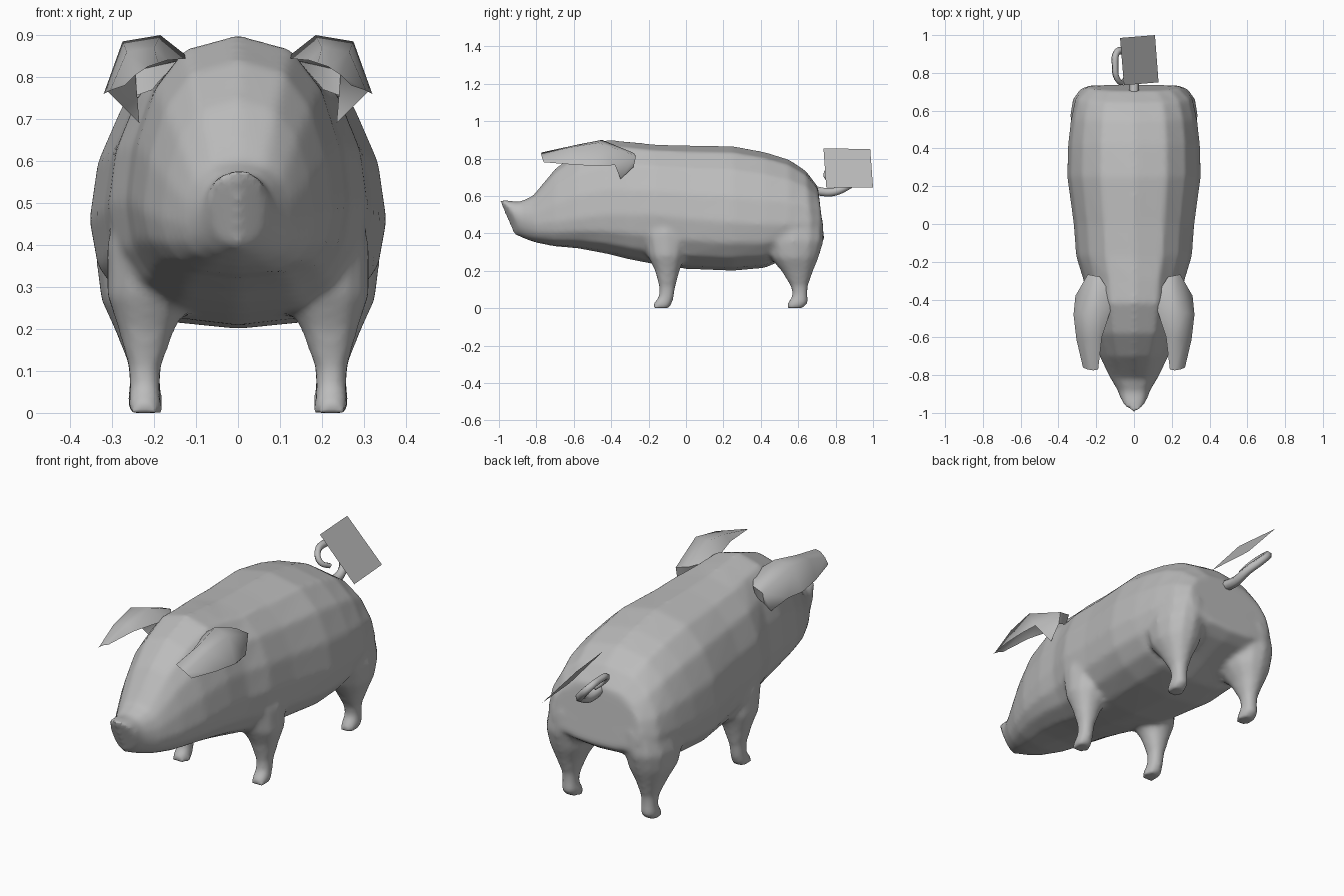
import bpy, bmesh, math

cube = bpy.data.objects.get("Cube")
if cube:
    bpy.data.objects.remove(cube)

grey = bpy.data.materials.new("plain_grey")
grey.use_nodes = True
grey.diffuse_color = (0.5, 0.5, 0.5, 1)
grey.node_tree.nodes["Principled BSDF"].inputs["Base Color"].default_value = (0.5, 0.5, 0.5, 1)


def finish(name, bm):
    """Turn a bmesh into a smooth grey object."""
    bmesh.ops.recalc_face_normals(bm, faces=bm.faces)
    mesh = bpy.data.meshes.new(name)
    bm.to_mesh(mesh)
    bm.free()
    mesh.materials.append(grey)
    obj = bpy.data.objects.new(name, mesh)
    bpy.context.collection.objects.link(obj)
    bpy.ops.object.select_all(action="DESELECT")
    obj.select_set(True)
    bpy.context.view_layer.objects.active = obj
    bpy.ops.object.shade_smooth_by_angle(angle=math.radians(60))
    return obj


def bridge(bm, rows, closed):
    """Join rows of points with quads."""
    rows = [[bm.verts.new(p) for p in row] for row in rows]
    n = len(rows[0])
    for a, b in zip(rows, rows[1:]):
        for i in range(n if closed else n - 1):
            j = (i + 1) % n
            bm.faces.new((a[i], a[j], b[j], b[i]))
    return rows


def loft(bm, rings):
    """Closed tube through rings, each end capped with a fan."""
    rows = bridge(bm, rings, True)
    for row in (rows[0], rows[-1]):
        n = len(row)
        hub = bm.verts.new((row[n // 4].co + row[3 * n // 4].co) / 2)
        for i in range(n):
            bm.faces.new((row[i], row[(i + 1) % n], hub))


def power(v, p):
    return math.copysign(abs(v) ** p, v)


def body_ring(y_top, y_bottom, top, bottom, half, widest, fold=0, n=16):
    """Upright section: ridged back, square flanks, rounded belly."""
    ring = []
    for i in range(n):
        t = math.tau * i / n
        c, s = power(math.cos(t), 0.74), math.sin(t)
        if s > 0:
            z = widest + s ** 1.12 * (top - widest)
        else:
            z = widest - abs(s) ** 0.88 * (widest - bottom)
        y = y_bottom + (y_top - y_bottom) * (z - bottom) / (top - bottom)
        ring.append((half * c, y + fold * abs(c), z))
    return ring


def leg_ring(side, z, x, y, rx, ry, n=12):
    return [(side * (x + rx * power(math.cos(math.tau * i / n), 0.9)),
             y + ry * power(math.sin(math.tau * i / n), 0.9), z) for i in range(n)]


# Body sections from snout to rump
sections = [
    (-1, -.92, .58, .395, .068, .50, .035),
    (-.89, -.86, .57, .37, .09, .47),
    (-.82, -.80, .60, .35, .13, .45),
    (-.70, -.70, .745, .33, .182, .46),
    (-.58, -.58, .84, .32, .225, .48),
    (-.42, -.42, .90, .29, .255, .50),
    (-.30, -.30, .89, .26, .267, .50),
    (-.17, -.17, .876, .235, .307, .50),
    (0, 0, .87, .21, .32, .48),
    (.25, .25, .867, .20, .354, .46),
    (.42, .42, .835, .215, .35, .45),
    (.55, .55, .795, .27, .335, .45),
    (.64, .68, .735, .32, .31, .45),
    (.705, .74, .65, .36, .25, .47),
]

# Leg sections, flaring into shoulder and haunch
front_leg = [
    (0, .222, -.135, .043, .047), (.03, .222, -.122, .04, .05),
    (.06, .222, -.105, .037, .04), (.11, .222, -.10, .039, .043),
    (.20, .218, -.10, .068, .066), (.28, .208, -.105, .105, .10),
    (.40, .20, -.11, .113, .125), (.50, .18, -.11, .105, .11),
]
hind_leg = [
    (0, .222, .58, .043, .047), (.03, .222, .60, .042, .055),
    (.07, .222, .61, .037, .04), (.12, .222, .605, .041, .047),
    (.20, .225, .595, .07, .086), (.27, .222, .58, .105, .13),
    (.36, .22, .575, .118, .162), (.46, .20, .57, .12, .165),
    (.56, .17, .55, .09, .14),
]

# Body and legs fused into one smooth skin
bm = bmesh.new()
loft(bm, [body_ring(*s) for s in sections])
for side in (-1, 1):
    for leg in (front_leg, hind_leg):
        loft(bm, [leg_ring(side, *r) for r in leg])
body = finish("body_and_legs", bm)
fuse = body.modifiers.new("fuse", "REMESH")
fuse.mode = "VOXEL"
fuse.voxel_size = 0.014
fuse.use_smooth_shade = True
soften = body.modifiers.new("soften", "SMOOTH")
soften.factor = 0.5
soften.iterations = 6

# Ears: arched flaps drooping forward from the head
ear = [
    [(.19, -.77, .833), (.215, -.775, .825), (.245, -.77, .805), (.27, -.76, .78)],
    [(.17, -.60, .84), (.20, -.60, .87), (.265, -.62, .86), (.305, -.61, .768)],
    [(.115, -.43, .845), (.185, -.45, .90), (.275, -.47, .885), (.32, -.48, .76)],
    [(.13, -.36, .84), (.18, -.28, .83), (.245, -.267, .815), (.31, -.38, .765)],
    [(.16, -.34, .79), (.19, -.29, .775), (.245, -.28, .755), (.235, -.35, .69)],
]
bm = bmesh.new()
bridge(bm, ear, False)
ears = finish("ears", bm)
ears.modifiers.new("mirror", "MIRROR").use_mirror_merge = False

# Curly tail, its loop lying parallel to the tag
path = [(0, .68, .63), (0, .78, .62), (-.005, .85, .645), (-.045, .905, .69),
        (-.09, .91, .74), (-.10, .84, .757), (-.09, .77, .745), (-.06, .75, .705),
        (-.035, .79, .68)]
curve = bpy.data.curves.new("tail", "CURVE")
curve.dimensions = "3D"
curve.bevel_depth = 0.018
curve.bevel_resolution = 1
curve.resolution_u = 4
curve.use_fill_caps = True
spline = curve.splines.new("BEZIER")
spline.bezier_points.add(len(path) - 1)
for i, (point, co) in enumerate(zip(spline.bezier_points, path)):
    point.co = co
    point.handle_left_type = point.handle_right_type = "AUTO"
    point.radius = 1.5 - 0.1 * i
curve.materials.append(grey)
bpy.context.collection.objects.link(bpy.data.objects.new("tail", curve))

# Tilted flat tag beside the tail
bm = bmesh.new()
corners = [(-.074, .985, .85), (.111, 1, .645), (.13, .75, .645), (-.053, .735, .855)]
bm.faces.new([bm.verts.new(c) for c in corners])
finish("tail_tag", bm)
